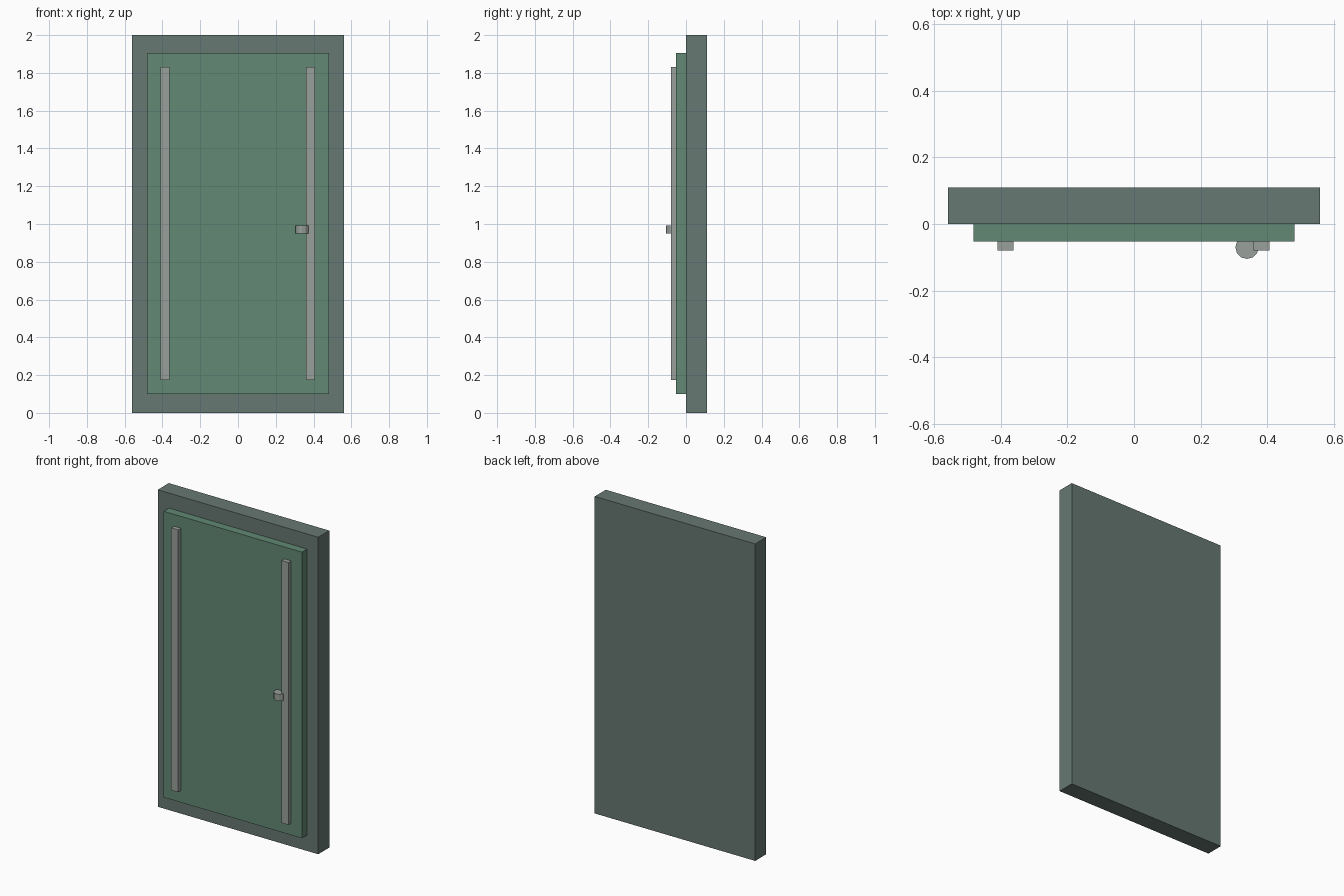
import bpy

if "Cube" in bpy.data.objects:
    bpy.data.objects.remove(bpy.data.objects["Cube"])


def srgb(r, g, b):
    def lin(c):
        c /= 255
        return c / 12.92 if c <= 0.04045 else ((c + 0.055) / 1.055) ** 2.4
    return (lin(r), lin(g), lin(b), 1.0)


def material(name, rgb):
    mat = bpy.data.materials.new(name)
    mat.diffuse_color = srgb(*rgb)
    mat.use_nodes = True
    mat.node_tree.nodes["Principled BSDF"].inputs["Base Color"].default_value = mat.diffuse_color
    return mat


def box(name, lo, hi, mat):
    """Box between two opposite corners."""
    centre = [(a + b) / 2 for a, b in zip(lo, hi)]
    bpy.ops.mesh.primitive_cube_add(size=1, location=centre)
    obj = bpy.context.object
    obj.name = name
    obj.scale = [b - a for a, b in zip(lo, hi)]
    bpy.ops.object.transform_apply(location=False, rotation=False, scale=True)
    obj.data.materials.append(mat)
    return obj


frame_grey = material("frame grey", (103, 120, 115))
door_green = material("door green", (98, 137, 116))
trim_grey = material("pale trim grey", (152, 160, 155))

# Backing frame and raised door panel
box("door_frame", (-0.56, 0.0, 0.0), (0.56, 0.11, 2.0), frame_grey)
box("door_panel", (-0.482, -0.052, 0.1), (0.482, 0.0, 1.905), door_green)

# Vertical trim strips
for side, x in (("left", -0.386), ("right", 0.384)):
    box(side + "_trim_strip", (x - 0.024, -0.08, 0.175),
        (x + 0.024, -0.052, 1.83), trim_grey)

# Upright drum handle beside the right strip
bpy.ops.mesh.primitive_cylinder_add(vertices=12, radius=0.035, depth=0.042,
                                    location=(0.34, -0.07, 0.972))
handle = bpy.context.object
handle.name = "door_handle"
handle.data.materials.append(trim_grey)
